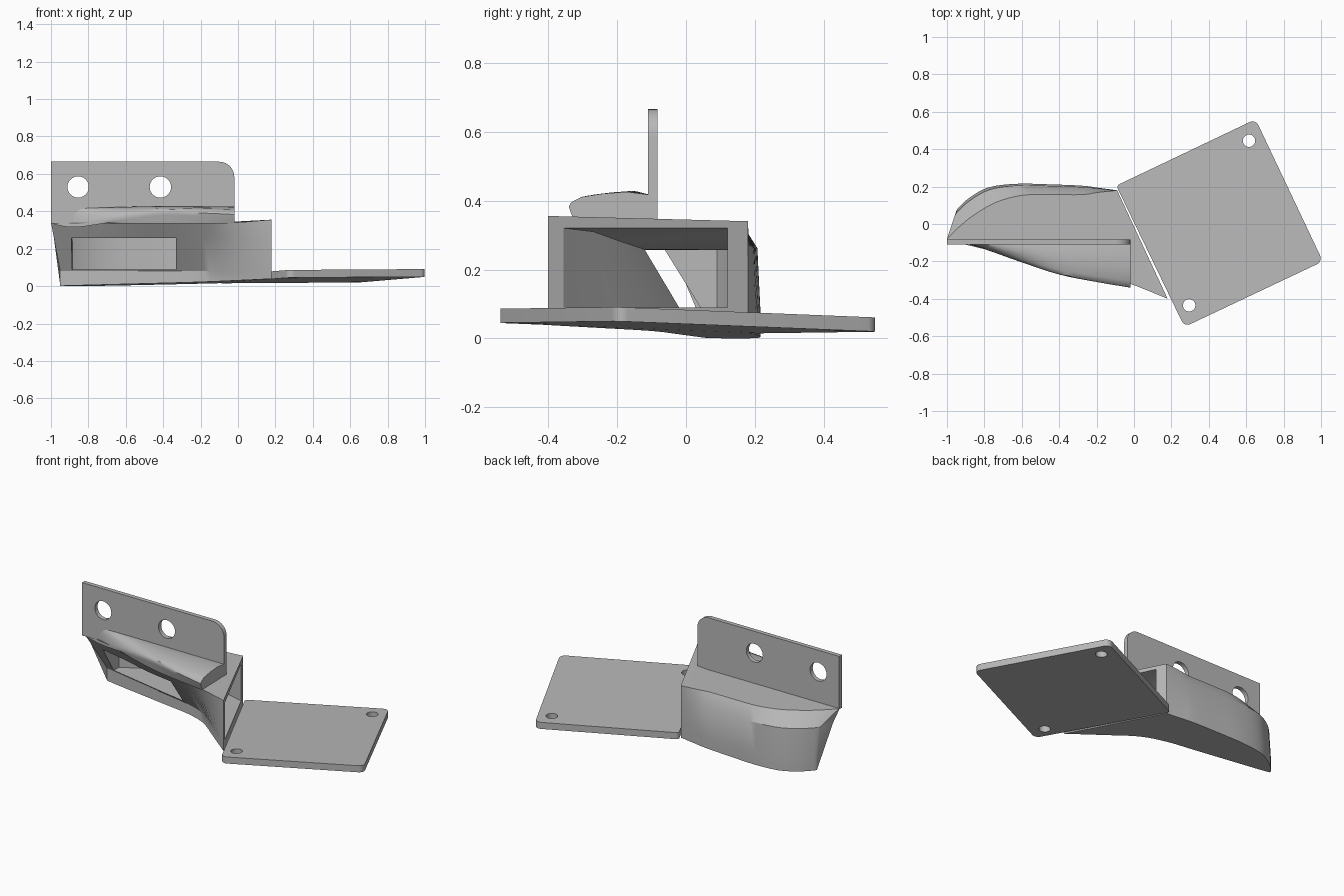
import bpy, bmesh, math
from mathutils import Vector

cube = bpy.data.objects.get("Cube")
if cube:
    bpy.data.objects.remove(cube, do_unlink=True)

grey = bpy.data.materials.new("plain_grey")
grey.use_nodes = True
colour = (0.48, 0.48, 0.48, 1)
grey.diffuse_color = colour
grey.node_tree.nodes["Principled BSDF"].inputs["Base Color"].default_value = colour


def floor_z(x, y):
    """Underside of the gently tilted floor."""
    return 0.023 + 0.0209 * x - 0.0302 * y


def finish(name, bm):
    bmesh.ops.recalc_face_normals(bm, faces=bm.faces)
    mesh = bpy.data.meshes.new(name)
    bm.to_mesh(mesh)
    bm.free()
    mesh.materials.append(grey)
    obj = bpy.data.objects.new(name, mesh)
    bpy.context.collection.objects.link(obj)
    return obj


def loft(name, sections):
    """Skin a row of closed sections and cap both ends."""
    bm = bmesh.new()
    rings = [[bm.verts.new(p) for p in s] for s in sections]
    n = len(rings[0])
    for a, b in zip(rings, rings[1:]):
        for i in range(n):
            j = (i + 1) % n
            bm.faces.new((a[i], a[j], b[j], b[i]))
    caps = [bm.faces.new(rings[0]), bm.faces.new(rings[-1])]
    bmesh.ops.triangulate(bm, faces=caps)
    return finish(name, bm)


def refine(rows, steps=4):
    """Pass a smooth spline through rows of numbers."""
    out = []
    for k in range(len(rows) - 1):
        quad = [rows[max(0, min(len(rows) - 1, k + d))] for d in (-1, 0, 1, 2)]
        for s in range(steps):
            t = s / steps
            out.append([b + t / 2 * (c - a + t * (2 * a - 5 * b + 4 * c - d
                        + t * (3 * (b - c) + d - a)))
                        for a, b, c, d in zip(*quad)])
    return out + [rows[-1]]


def prism(name, corners, radii, low, high):
    """Extrude an outline with rounded corners; low/high map 2D to 3D."""
    pts = []
    n = len(corners)
    for i, r in enumerate(radii):
        p = Vector(corners[i])
        if not r:
            pts.append(p)
            continue
        a = p + (Vector(corners[i - 1]) - p).normalized() * r
        b = p + (Vector(corners[(i + 1) % n]) - p).normalized() * r
        centre = a + b - p
        for s in range(9):
            t = s / 8 * math.pi / 2
            pts.append(centre + (a - centre) * math.cos(t) + (b - centre) * math.sin(t))
    return loft(name, [[low(*p) for p in pts], [high(*p) for p in pts]])


def cut(obj, cutter):
    cutter.hide_render = True
    mod = obj.modifiers.new("cut", "BOOLEAN")
    mod.operation, mod.solver, mod.object = "DIFFERENCE", "EXACT", cutter
    bpy.context.view_layer.objects.active = obj
    bpy.ops.object.modifier_apply(modifier=mod.name)
    bpy.data.objects.remove(cutter, do_unlink=True)


def drill(obj, centre, radius, rotation=(0, 0, 0)):
    bpy.ops.mesh.primitive_cylinder_add(vertices=40, radius=radius, depth=0.3,
                                        location=centre, rotation=rotation)
    cut(obj, bpy.context.object)


def smooth(obj, angle=30):
    bpy.ops.object.select_all(action="DESELECT")
    obj.select_set(True)
    bpy.context.view_layer.objects.active = obj
    bpy.ops.object.shade_smooth_by_angle(angle=math.radians(angle))


# Tilted square base plate with two fixing holes
base = prism("base_plate", [(-0.095, 0.205), (0.27, -0.55), (1.01, -0.2), (0.65, 0.56)],
             [0.02, 0.035, 0.035, 0.035],
             lambda x, y: (x, y, floor_z(x, y)),
             lambda x, y: (x, y, floor_z(x, y) + 0.041))
for x, y in ((0.615, 0.445), (0.295, -0.435)):
    drill(base, (x, y, 0.05), 0.033)
smooth(base)

# Upright mounting plate with one rounded corner and two holes
upright = prism("mounting_plate", [(-1, 0.335), (-0.02, 0.335), (-0.02, 0.665), (-1, 0.665)],
                [0, 0, 0.08, 0],
                lambda x, z: (x, -0.11, z), lambda x, z: (x, -0.083, z))
for x in (-0.855, -0.415):
    drill(upright, (x, -0.1, 0.53), 0.057, (math.pi / 2, 0, 0))
smooth(upright)

# Duct body: front foot, front top, back foot, back top, top height
stations = [
    (.18, -.40, .18, -.40, -.09, .18, -.09, .18, .0),
    (.0, -.25, -.02, -.32, -.2, .195, -.2, .168, .0),
    (-.15, -.13, -.15, -.29, -.28, .205, -.28, .157, .0),
    (-.30, -.07, -.33, -.25, -.45, .212, -.45, .157, .0),
    (-.5, -.03, -.5, -.22, -.63, .215, -.6, .153, .0),
    (-.7, .01, -.7, -.16, -.78, .195, -.74, .115, .0),
    (-.85, .04, -.86, -.12, -.88, .14, -.86, .045, .0),
    (-.94, .06, -.95, -.1, -.935, .09, -.94, -.02, .0),
    (-.95, .065, -1, -.09, -.95, .07, -1, -.08, .0),
]


def body_section(row):
    foot, top, bfoot, btop = (Vector(row[i:i + 2]) for i in (0, 2, 4, 6))

    def rim(p):
        return (*p, 0.34 + max(0, p.x) * 0.085)
    mid = foot.lerp(top, 0.7)
    return [(*foot, floor_z(*foot)), (*foot, 0.08), (*mid, 0.262), rim(top),
            rim(btop), (*bfoot.lerp(btop, 0.15), 0.262), (*bfoot, 0.08),
            (*bfoot, floor_z(*bfoot))]


body = loft("duct_body", [body_section(r) for r in refine(stations)])

# Air passage: in at the square end, out through the leaning front window
passage = [
    (.204, -.334, -.334, -.017, .141, .32),
    (.159, -.355, -.355, -.062, .12, .32),
    (.0, -.21, -.27, -.18, .15, .31),
    (-.15, -.09, -.2, -.28, .165, .285),
    (-.33, -.02, -.12, -.42, .17, .258),
    (-.332, -.3, -.4, -.422, .17, .257),
    (-.62, -.3, -.4, -.62, .172, .257),
    (-.78, -.3, -.4, -.78, .15, .257),
    (-.9, -.3, -.4, -.885, .09, .257),
]
cut(body, loft("passage_cutter",
               [[(x, lo, .09), (x, hi, top), (bx, by, top), (bx, by, .09)]
                for x, lo, hi, bx, by, top in passage]))
smooth(body)

# Curved lip in front of the mounting plate: x, depth, nose height
lip_rows = refine([(-.98, .0, .35), (-.86, .015, .335), (-.6, .105, .375),
                   (-.4, .17, .4), (-.2, .21, .395), (-.02, .24, .387)])


def lip_section(x, depth, nose):
    depth = max(depth, 0.002)
    crown = 0.416 + 0.011 * (nose - 0.335) / 0.06
    shape = [(0, .416), (.3, crown), (.6, crown * .85 + nose * .15),
             (.85, (crown + nose) / 2 + .004), (.97, nose + .008), (1, nose - .004),
             (.98, nose - .02), (.92, .335), (0, .33)]
    return [(x, -0.1 - depth * d, z) for d, z in shape]


smooth(loft("front_lip", [lip_section(*r) for r in lip_rows]), 40)
